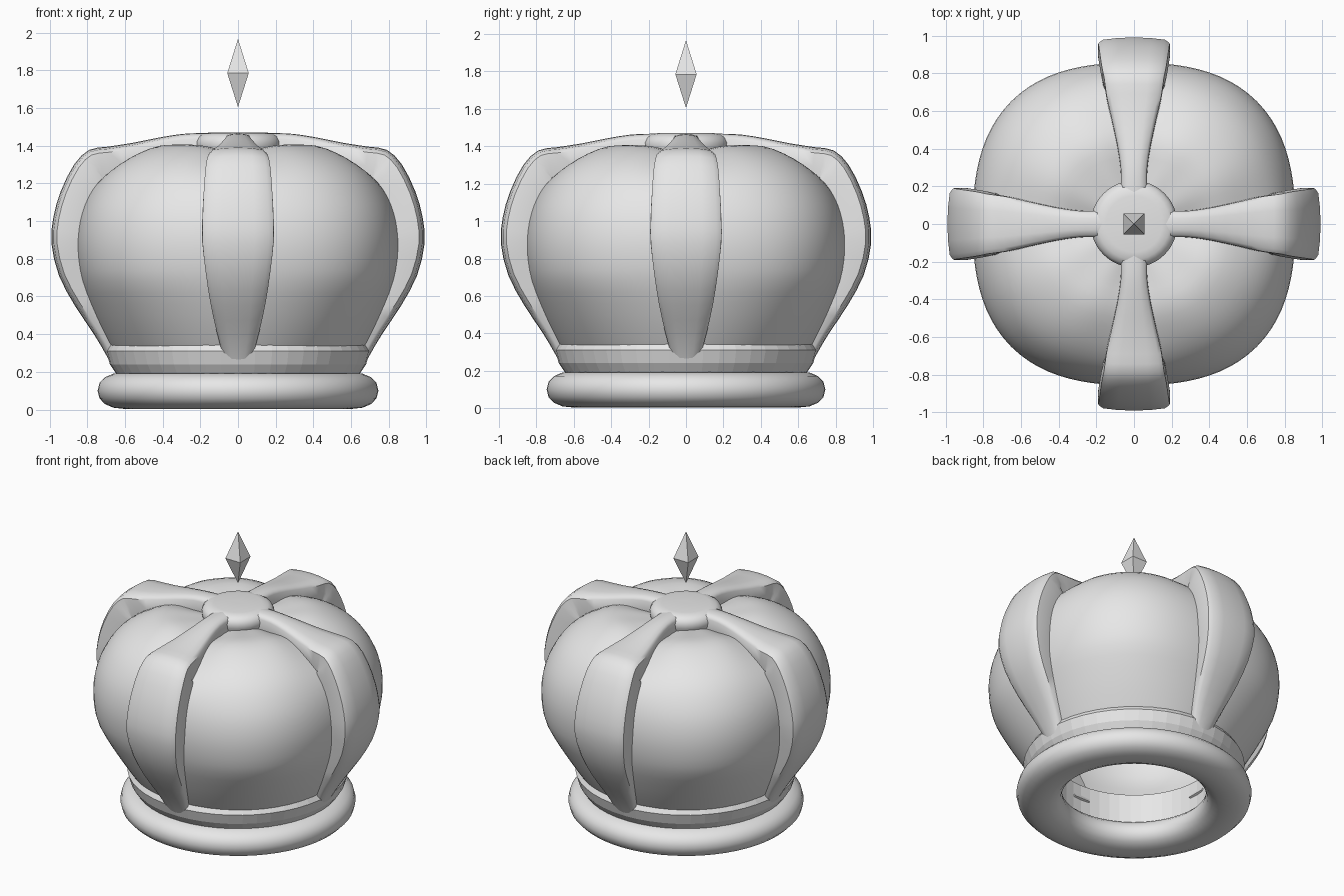
import bpy
import bmesh
from math import sin, cos, pi, radians, copysign
from mathutils import Vector, Matrix

cube = bpy.data.objects.get("Cube")
if cube:
    bpy.data.objects.remove(cube, do_unlink=True)

grey = bpy.data.materials.new("plain grey")
grey.use_nodes = True
grey.diffuse_color = (0.8, 0.8, 0.8, 1)
grey.node_tree.nodes["Principled BSDF"].inputs["Base Color"].default_value = (0.8, 0.8, 0.8, 1)


def finish(name, bm, angle=None):
    """Turn a bmesh into a named object, optionally smooth shaded."""
    bmesh.ops.remove_doubles(bm, verts=bm.verts, dist=1e-5)
    bmesh.ops.recalc_face_normals(bm, faces=bm.faces)
    mesh = bpy.data.meshes.new(name)
    bm.to_mesh(mesh)
    bm.free()
    mesh.materials.append(grey)
    obj = bpy.data.objects.new(name, mesh)
    bpy.context.collection.objects.link(obj)
    if angle:
        bpy.ops.object.select_all(action='DESELECT')
        obj.select_set(True)
        bpy.context.view_layer.objects.active = obj
        bpy.ops.object.shade_smooth_by_angle(angle=radians(angle))
    return obj


def loft(bm, rings, closed_rings=True, closed_path=False):
    """Bridge consecutive rings of points with quads."""
    rows = [[bm.verts.new(p) for p in ring] for ring in rings]
    n = len(rows[0])
    pairs = list(zip(rows, rows[1:]))
    if closed_path:
        pairs.append((rows[-1], rows[0]))
    for a, b in pairs:
        for i in range(n if closed_rings else n - 1):
            j = (i + 1) % n
            bm.faces.new((a[i], a[j], b[j], b[i]))
    return rows


def revolve(name, profile, sides, closed=False, angle=None, shape=None):
    """Spin an (r, z) profile about z; shape may adjust each point."""
    bm = bmesh.new()
    rings = []
    for r, z in profile:
        ring = []
        for i in range(sides):
            t = 2 * pi * i / sides
            rr, zz = shape(r, z, t) if shape else (r, z)
            ring.append((rr * cos(t), rr * sin(t), zz))
        rings.append(ring)
    rows = loft(bm, rings, closed_path=closed)
    if not closed:
        bm.faces.new(rows[-1])
    return finish(name, bm, angle)


def smooth_path(points, steps):
    """Catmull-Rom interpolation through tuples."""
    pts = [Vector(p) for p in points]
    pts = [2 * pts[0] - pts[1]] + pts + [2 * pts[-1] - pts[-2]]
    out = []
    for a, b, c, d in zip(pts, pts[1:], pts[2:], pts[3:]):
        for k in range(steps):
            t = k / steps
            out.append(0.5 * (2 * b + (c - a) * t + (2 * a - 5 * b + 4 * c - d) * t * t
                              + (3 * b - a - 3 * c + d) * t ** 3))
    return out + [pts[-2]]


# Rolled ring at the foot
section = []
for i in range(16):
    c, s = cos(2 * pi * i / 16), sin(2 * pi * i / 16)
    section.append((0.6 + 0.145 * copysign(abs(c) ** 0.9, c),
                    0.1 + 0.097 * copysign(abs(s) ** 0.9, s)))
revolve("base_ring", section, 64, closed=True, angle=50)

# Faceted band above the ring
revolve("head_band", [(0.64, 0.18), (0.68, 0.24), (0.7, 0.31), (0.655, 0.385),
                      (0.52, 0.385), (0.52, 0.18)], 48, closed=True)


# Four-lobed cushion, sunken beneath the arms
def lobes(r, z, t):
    swell = min(1, max(0, (z - 0.3) / 0.4))
    sink = min(1, max(0, (z - 1.15) / 0.2)) * min(1, r / 0.3)
    return (r * (1 + 0.075 * swell * sin(2 * t) ** 2),
            z - 0.045 * sink * cos(2 * t) ** 4)


cushion = [(0.655, 0.3), (0.69, 0.36), (0.76, 0.5), (0.83, 0.68), (0.857, 0.85),
           (0.845, 1.0), (0.8, 1.13), (0.72, 1.25), (0.6, 1.345), (0.45, 1.403),
           (0.3, 1.395), (0.15, 1.37), (0.02, 1.36)]
revolve("cushion", [tuple(p) for p in smooth_path(cushion, 3)], 96, angle=60, shape=lobes)

# Arms: (radius, height, half width) along the outer edge
arm_path = [(0.66, 0.21, 0.065), (0.7, 0.29, 0.085), (0.765, 0.4, 0.115),
            (0.865, 0.55, 0.148), (0.95, 0.71, 0.172), (0.99, 0.88, 0.19),
            (0.98, 1.02, 0.19), (0.94, 1.16, 0.184), (0.87, 1.3, 0.174),
            (0.79, 1.378, 0.16), (0.69, 1.395, 0.148), (0.56, 1.415, 0.118),
            (0.42, 1.443, 0.088), (0.3, 1.462, 0.071), (0.2, 1.467, 0.07),
            (0.08, 1.467, 0.07)]
arm_section = [(-0.93, -0.17), (-1, -0.1), (-0.99, -0.03), (-0.85, -0.012), (-0.45, -0.003),
               (0, 0), (0.45, -0.003), (0.85, -0.012), (0.99, -0.03), (1, -0.1), (0.93, -0.17)]
for label, turn in (("left", 0), ("back", 1), ("right", 2), ("front", 3)):
    bm = bmesh.new()
    stations = smooth_path(arm_path, 2)
    rings = []
    for i, (r, z, w) in enumerate(stations):
        step = stations[min(i + 1, len(stations) - 1)] - stations[max(i - 1, 0)]
        out = Vector((step.y, -step.x)).normalized()
        rings.append([(r + out.x * d, w * u, z + out.y * d) for u, d in arm_section])
    rows = loft(bm, rings)
    bm.faces.new(rows[0])
    bm.faces.new(rows[-1])
    bmesh.ops.transform(bm, matrix=Matrix.Rotation(turn * pi / 2, 4, 'Z'), verts=bm.verts)
    finish(label + "_arm", bm, 45)

# Round cap where the arms meet
revolve("centre_cap", [(0.2, 1.33), (0.228, 1.39), (0.23, 1.42), (0.217, 1.447),
                       (0.19, 1.464), (0.15, 1.47), (0.02, 1.47)], 32, angle=60)

# Floating gem: a square double pyramid
bm = bmesh.new()
h = 0.057
ring = [bm.verts.new((x, y, 1.785)) for x, y in ((-h, -h), (h, -h), (h, h), (-h, h))]
for tip_z in (1.605, 1.967):
    tip = bm.verts.new((0, 0, tip_z))
    for i in range(4):
        bm.faces.new((ring[i], ring[(i + 1) % 4], tip))
finish("gem", bm)
